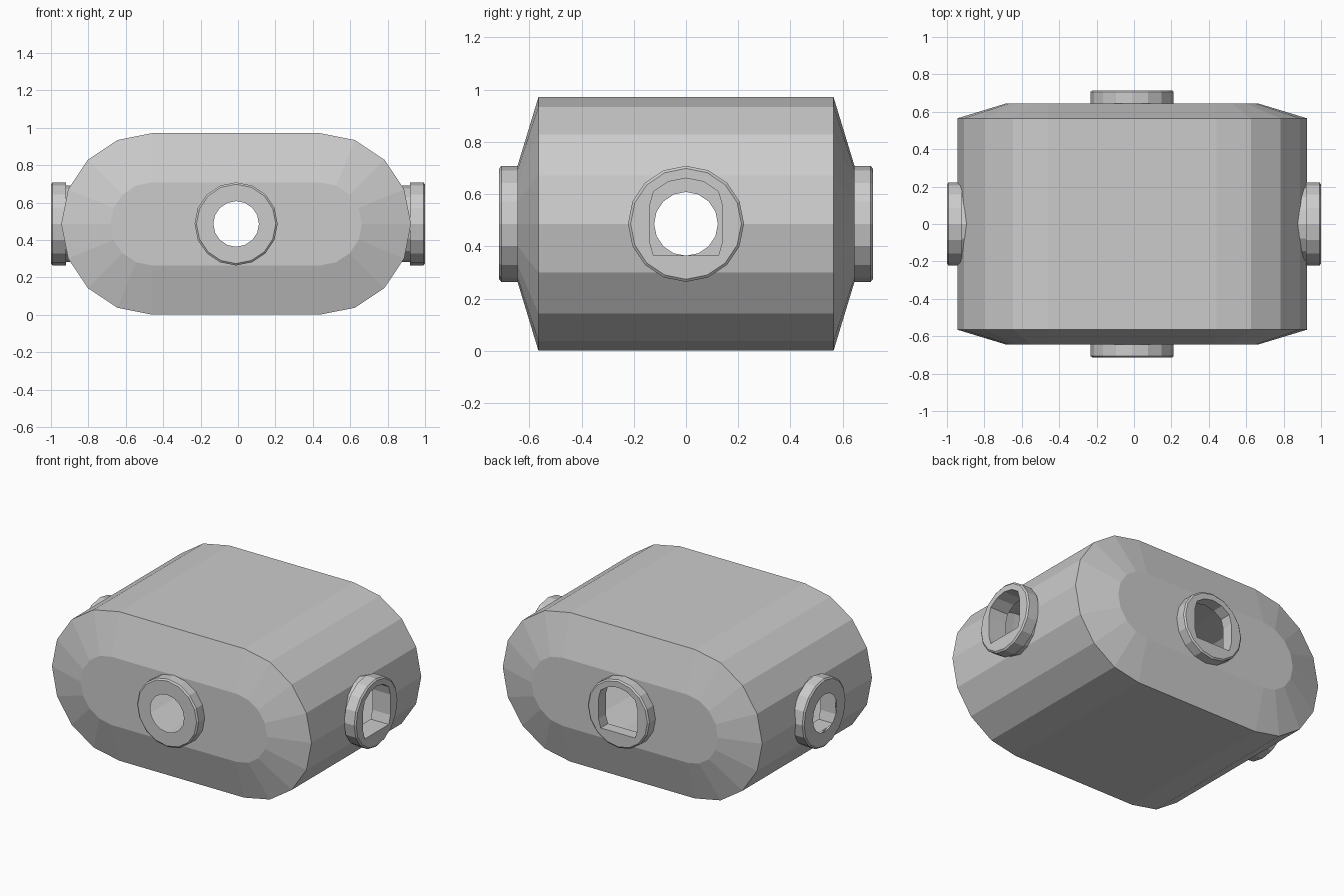
import bpy, bmesh, math
from mathutils import Vector

if "Cube" in bpy.data.objects:
    bpy.data.objects.remove(bpy.data.objects["Cube"])

Z = 0.486      # height of every port axis
UP = Vector((0, 0, 1))


def circle(r, n=16):
    return [(r * math.cos(2 * math.pi * i / n), r * math.sin(2 * math.pi * i / n)) for i in range(n)]


def keyed(r=0.175):
    # round hole with flat sides and a flat floor
    return [(max(-0.14, min(0.14, u)), max(-0.122, v)) for u, v in circle(r)]


def stadium(r, half=0.45):
    pts = []
    for side, start in ((1, -90), (-1, 90)):
        for i in range(9):
            a = math.radians(start + i * 22.5)
            pts.append((side * half + r * math.cos(a), r * math.sin(a)))
    return pts


def loft(bm, direction, loops, cx=0.0, caps=False):
    # join cross-sections (depth, outline) along a horizontal direction
    d = Vector(direction)
    s = UP.cross(d)
    origin = Vector((cx, 0, Z))
    rings = [[bm.verts.new(origin + d * w + s * u + UP * v) for u, v in pts] for w, pts in loops]
    for a, b in zip(rings, rings[1:]):
        n = len(a)
        for i in range(n):
            j = (i + 1) % n
            bm.faces.new((a[i], a[j], b[j], b[i]))
    if caps:
        bm.faces.new(rings[0][::-1])
        bm.faces.new(rings[-1])


def make_object(name, bm):
    mesh = bpy.data.meshes.new(name)
    bm.to_mesh(mesh)
    bm.free()
    ob = bpy.data.objects.new(name, mesh)
    bpy.context.collection.objects.link(ob)
    return ob


# name, direction, x offset, keyed opening
PORTS = [("front_port", (0, -1, 0), -0.01, False), ("back_port", (0, 1, 0), -0.01, True),
         ("left_port", (-1, 0, 0), 0, False), ("right_port", (1, 0, 0), 0, True)]

# main hull with tapered ends
bm = bmesh.new()
loft(bm, (0, 1, 0), [(-0.645, stadium(0.222)), (-0.565, stadium(0.485)),
                     (0.565, stadium(0.485)), (0.645, stadium(0.222))], -0.01, True)
hull = make_object("hull", bm)

# openings under the ports
bm = bmesh.new()
for name, d, cx, key in PORTS:
    a, b = (0.6, 1.1) if d[0] else (0.4, 0.8)
    loft(bm, d, [(a, circle(0.205)), (b, circle(0.205))], cx, True)
cutter = make_object("port_cutter", bm)
cutter.hide_render = True
mod = hull.modifiers.new("openings", 'BOOLEAN')
mod.object = cutter
mod.operation = 'DIFFERENCE'
mod.solver = 'EXACT'
bpy.context.view_layer.objects.active = hull
bpy.ops.object.modifier_apply(modifier=mod.name)
bpy.data.objects.remove(cutter)

# remove pocket walls so the hull is a hollow shell
bm = bmesh.new()
bm.from_mesh(hull.data)
pocket = []
for f in bm.faces:
    c = f.calc_center_median()
    x, y, z = abs(c.x + 0.01), abs(c.y), abs(c.z - Z)
    if z < 0.21 and ((x < 0.21 and y < 0.64) or (y < 0.21 and x < 0.86)):
        pocket.append(f)
bmesh.ops.delete(bm, geom=pocket, context='FACES')
bm.to_mesh(hull.data)
bm.free()

# port collars
for name, d, cx, key in PORTS:
    bm = bmesh.new()
    if d[0]:
        end, inner = 1.0, 0.87
        loops = [(0.87, circle(0.205)), (0.92, circle(0.205)), (0.92, circle(0.222))]
    else:
        end, inner = 0.715, 0.64
        loops = [(0.64, circle(0.222))]
    loops += [(end - 0.008, circle(0.222)), (end, circle(0.212))]
    if key:
        loops += [(end, keyed()), (inner, keyed())]
    else:
        loops += [(end, circle(0.122))]
        if d[0]:
            loft(bm, d, [(end - 0.02, keyed()), (inner, keyed())], cx)
    loft(bm, d, loops, cx)
    make_object(name, bm)
